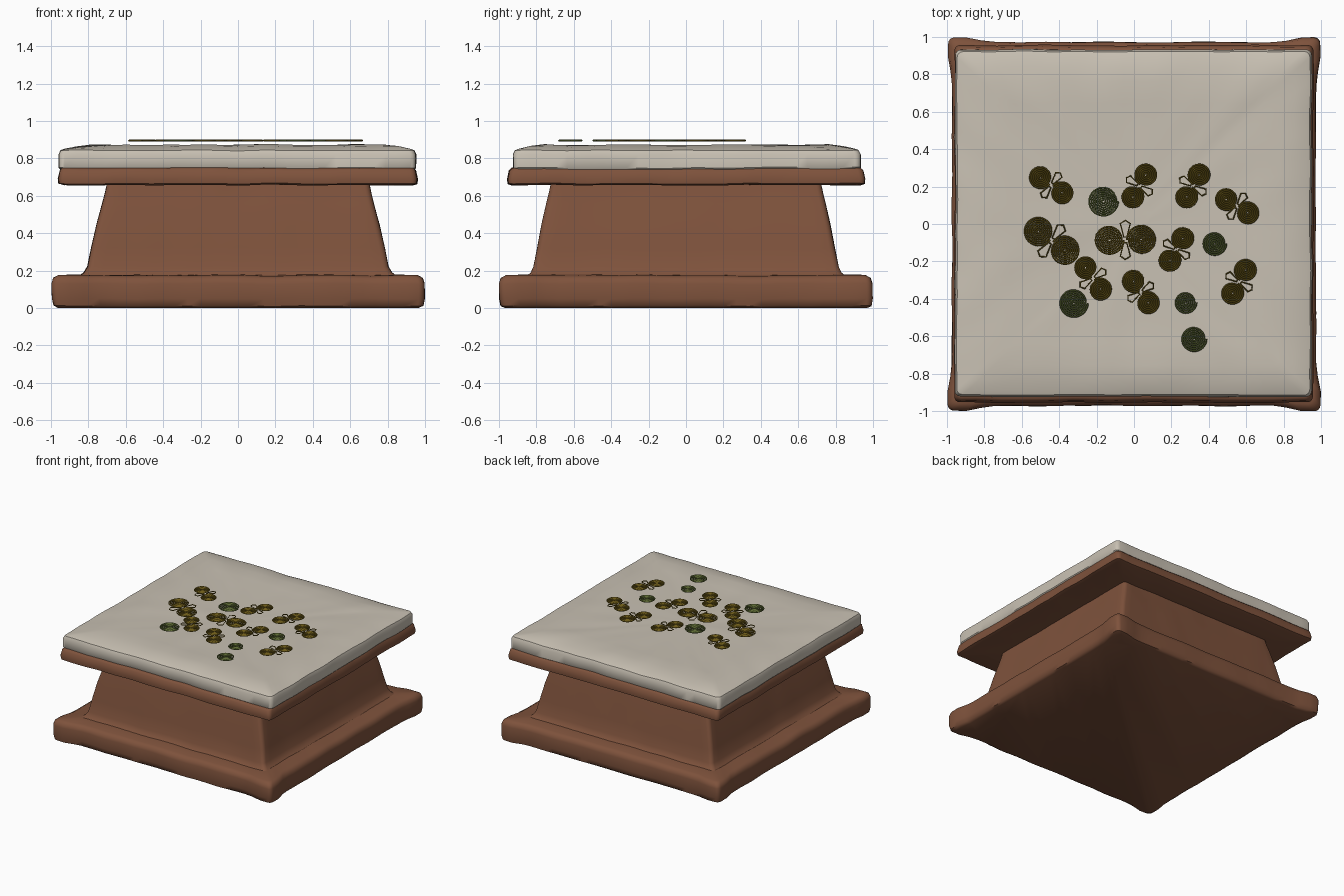
import bpy, bmesh, math
from mathutils import Vector, noise

if "Cube" in bpy.data.objects:
    bpy.data.objects.remove(bpy.data.objects["Cube"])


def material(name, rgb):
    m = bpy.data.materials.new(name)
    m.diffuse_color = (*rgb, 1)
    m.use_nodes = True
    m.node_tree.nodes["Principled BSDF"].inputs["Base Color"].default_value = m.diffuse_color
    return m


BROWN = material("brown clay", (0.21, 0.085, 0.045))
CREAM = material("cream linen", (0.58, 0.53, 0.45))
GOLD = material("dark gold", (0.156, 0.107, 0.01))
GREEN = material("green bronze", (0.115, 0.15, 0.035))


def square_ring(hx, hy, r, n=28):
    """Rounded rectangle outline, counter-clockwise."""
    pts = []
    corners = [(1, -1, -90), (1, 1, 0), (-1, 1, 90), (-1, -1, 180)]
    for i, (sx, sy, a0) in enumerate(corners):
        arc = []
        for k in range(5):
            a = math.radians(a0 + 22.5 * k)
            arc.append(Vector((sx * (hx - r) + r * math.cos(a), sy * (hy - r) + r * math.sin(a), 0)))
        pts += arc
        tx, ty, ta = corners[(i + 1) % 4]
        a = math.radians(ta)
        end = Vector((tx * (hx - r) + r * math.cos(a), ty * (hy - r) + r * math.sin(a), 0))
        pts += [arc[-1].lerp(end, k / n) for k in range(1, n)]
    return pts


def loft(name, profile, mat, wobble=0.006, angle=50, offset=(0, 0)):
    """Stack of rounded squares: (half x, half y, z, corner radius, corner bulge)."""
    bm = bmesh.new()
    rings = []
    for hx, hy, z, r, bulge in profile:
        ring = []
        for p in square_ring(hx, hy, r):
            t = min(abs(p.x), abs(p.y))
            f = max(0, min(1, (t - 0.79) / 0.05))
            q = p * (1 + bulge * f)
            q.z = z
            w = noise.noise_vector(q * 5) * wobble
            if z < 0.001:
                w.z = 0
            q += w + Vector((*offset, 0))
            ring.append(bm.verts.new(q))
        rings.append(ring)
    for a, b in zip(rings, rings[1:]):
        for i in range(len(a)):
            j = (i + 1) % len(a)
            bm.faces.new((a[i], a[j], b[j], b[i]))
    bm.faces.new(rings[0][::-1])
    bm.faces.new(rings[-1])
    bmesh.ops.recalc_face_normals(bm, faces=bm.faces)
    me = bpy.data.meshes.new(name)
    bm.to_mesh(me)
    bm.free()
    me.materials.append(mat)
    ob = bpy.data.objects.new(name, me)
    bpy.context.collection.objects.link(ob)
    bpy.ops.object.select_all(action='DESELECT')
    ob.select_set(True)
    bpy.context.view_layer.objects.active = ob
    bpy.ops.object.shade_smooth_by_angle(angle=math.radians(angle))
    return ob


# plinth foot with swollen corners
loft("base_plate", [
    (0.945, 0.945, 0.0, 0.03, 0.02), (0.965, 0.965, 0.012, 0.03, 0.025),
    (0.972, 0.972, 0.05, 0.03, 0.025), (0.972, 0.972, 0.13, 0.03, 0.025),
    (0.963, 0.963, 0.16, 0.03, 0.025), (0.935, 0.935, 0.175, 0.03, 0.025),
    (0.80, 0.80, 0.178, 0.03, 0)], BROWN)

# tapered column with a small cove at the foot
loft("pedestal_column", [
    (0.85, 0.85, 0.17, 0.03, 0), (0.825, 0.83, 0.188, 0.03, 0),
    (0.805, 0.815, 0.22, 0.03, 0), (0.785, 0.795, 0.32, 0.03, 0),
    (0.755, 0.77, 0.45, 0.03, 0), (0.725, 0.745, 0.56, 0.03, 0),
    (0.71, 0.73, 0.62, 0.03, 0), (0.70, 0.72, 0.67, 0.03, 0)], BROWN, 0.004)

# brown slab under the cushion
loft("top_slab", [
    (0.68, 0.68, 0.66, 0.03, 0), (0.93, 0.93, 0.657, 0.03, 0),
    (0.957, 0.952, 0.665, 0.03, 0), (0.96, 0.955, 0.69, 0.03, 0),
    (0.95, 0.945, 0.735, 0.03, 0), (0.94, 0.93, 0.748, 0.03, 0),
    (0.80, 0.80, 0.75, 0.03, 0)], BROWN)

# cream cushion: raised rim zone, shallow dish in the middle
loft("cream_top", [
    (0.94, 0.915, 0.735, 0.03, 0), (0.953, 0.927, 0.75, 0.03, 0),
    (0.953, 0.927, 0.82, 0.03, 0), (0.943, 0.917, 0.842, 0.03, 0),
    (0.92, 0.895, 0.85, 0.03, 0), (0.86, 0.84, 0.862, 0.03, 0),
    (0.78, 0.76, 0.872, 0.03, 0), (0.66, 0.64, 0.869, 0.03, 0),
    (0.5, 0.5, 0.866, 0.03, 0), (0.3, 0.3, 0.864, 0.03, 0),
    (0.1, 0.1, 0.863, 0.03, 0)], CREAM, 0.007, 40, (-0.003, 0.004))

Z = 0.895


def wire(name, paths, depth, mat):
    """Thin wires following (points, closed) paths, as a mesh."""
    cu = bpy.data.curves.new(name, 'CURVE')
    cu.dimensions = '3D'
    cu.bevel_depth = depth
    cu.bevel_resolution = 0
    for pts, closed in paths:
        sp = cu.splines.new('POLY')
        sp.points.add(len(pts) - 1)
        for p, (x, y) in zip(sp.points, pts):
            p.co = (x, y, Z, 1)
        sp.use_cyclic_u = closed
    cu.materials.append(mat)
    ob = bpy.data.objects.new(name, cu)
    bpy.context.collection.objects.link(ob)
    bpy.ops.object.select_all(action='DESELECT')
    ob.select_set(True)
    bpy.context.view_layer.objects.active = ob
    bpy.ops.object.convert(target='MESH')


def spiral(cx, cy, r, turns, a0=0):
    n = int(turns * 32)
    pts = []
    for k in range(n + 1):
        t = k / n
        a = a0 + t * turns * 2 * math.pi
        rad = 0.003 + (r - 0.007) * t
        pts.append((cx + rad * math.cos(a), cy + rad * math.sin(a)))
    return pts


# paired spirals with two open wire petals between them
pairs = [
    (-0.50, 0.25, -0.385, 0.165, 0.064), (0.065, 0.262, -0.008, 0.145, 0.064),
    (0.35, 0.262, 0.28, 0.145, 0.064), (0.494, 0.133, 0.608, 0.057, 0.064),
    (-0.51, -0.038, -0.37, -0.143, 0.082), (-0.133, -0.085, 0.04, -0.085, 0.082),
    (0.263, -0.078, 0.19, -0.194, 0.064), (-0.258, -0.232, -0.18, -0.35, 0.064),
    (-0.002, -0.305, 0.075, -0.423, 0.064), (0.598, -0.248, 0.525, -0.37, 0.064)]
for i, (x0, y0, x1, y1, r) in enumerate(pairs):
    mid = Vector(((x0 + x1) / 2, (y0 + y1) / 2))
    u = Vector((x1 - x0, y1 - y0)).normalized()
    v = Vector((-u.y, u.x))
    a = math.atan2(u.y, u.x)
    turns = round(r / 0.0115)
    wire(f"spiral_pair_{i + 1}", [(spiral(x0, y0, r, turns, a), False),
         (spiral(x1, y1, r, turns, a + math.pi), False)], 0.0048, GOLD)
    s = r / 0.08
    shape = [(-0.008, 0.015), (-0.026, 0.085), (0.0, 0.102), (0.026, 0.085), (0.008, 0.015)]
    petals = [([tuple(mid + u * (p * s) + v * (q * s * sg)) for p, q in shape], True)
              for sg in (1, -1)]
    wire(f"petal_wires_{i + 1}", petals, 0.004, GOLD)

# single green coils
singles = [(-0.165, 0.122, 0.084), (0.43, -0.105, 0.067), (-0.323, -0.423, 0.08),
           (0.276, -0.42, 0.062), (0.32, -0.615, 0.071)]
for i, (x, y, r) in enumerate(singles):
    wire(f"green_coil_{i + 1}", [(spiral(x, y, r, round(r / 0.0115)), False)], 0.0048, GREEN)
